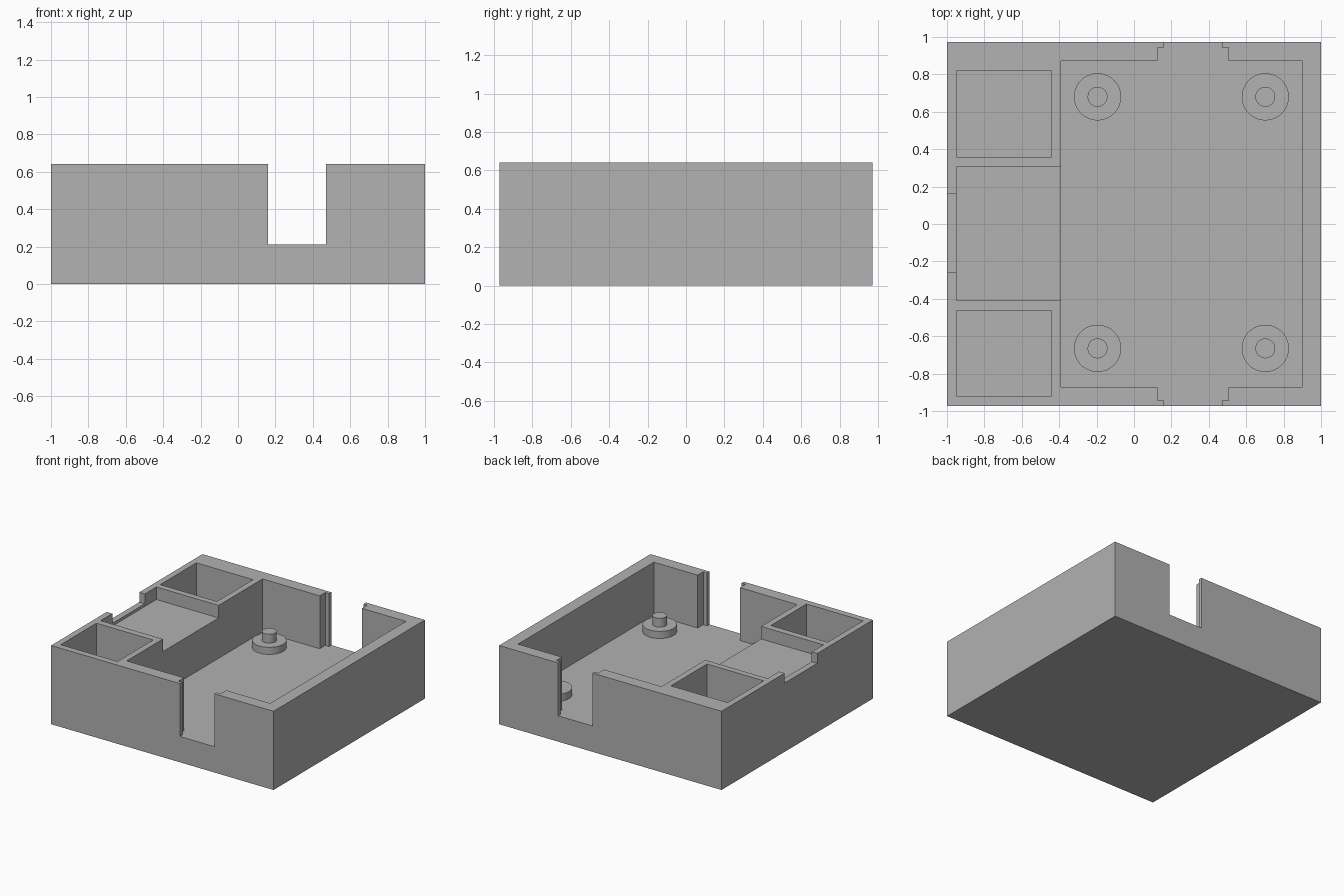
import bpy

cube = bpy.data.objects.get("Cube")
if cube:
    bpy.data.objects.remove(cube, do_unlink=True)

GREY = (0.445, 0.445, 0.445, 1)
material = bpy.data.materials.new("plain grey")
material.use_nodes = True
material.diffuse_color = GREY
material.node_tree.nodes["Principled BSDF"].inputs["Base Color"].default_value = GREY

HALF_Y = 0.972
HEIGHT = 0.64
FLOOR = 0.21
ABOVE = 0.8  # cutters overshoot the rim


def box(name, x0, x1, y0, y1, z0, z1):
    bpy.ops.mesh.primitive_cube_add(size=1, location=((x0 + x1) / 2, (y0 + y1) / 2, (z0 + z1) / 2))
    ob = bpy.context.object
    ob.name = name
    ob.scale = (x1 - x0, y1 - y0, z1 - z0)
    bpy.ops.object.transform_apply(location=False, rotation=False, scale=True)
    ob.data.materials.append(material)
    return ob


def disc(name, x, y, radius, z0, z1):
    bpy.ops.mesh.primitive_cylinder_add(vertices=64, radius=radius, depth=z1 - z0,
                                        location=(x, y, (z0 + z1) / 2))
    ob = bpy.context.object
    ob.name = name
    ob.data.materials.append(material)
    bpy.ops.object.shade_smooth_by_angle()


# Solid tray block
tray = box("tray", -1, 1, -HALF_Y, HALF_Y, 0, HEIGHT)

# Main cavity, side pockets, shelf recess and shelf notch
cutters = [
    box("main_cavity_cutter", -0.39, 0.9, -0.872, 0.872, FLOOR, ABOVE),
    box("back_pocket_cutter", -0.95, -0.44, 0.358, 0.822, FLOOR, ABOVE),
    box("front_pocket_cutter", -0.95, -0.44, -0.92, -0.462, FLOOR, ABOVE),
    box("shelf_cutter", -0.95, -0.3, -0.408, 0.308, 0.538, ABOVE),
    box("shelf_notch_cutter", -1.1, -0.9, -0.258, 0.16, 0.56, ABOVE),
]

# Stepped slots through the front and back walls
for side, s in (("front", -1), ("back", 1)):
    for part, x0, x1, reach in (("groove", 0.125, 0.505, 0.943), ("slot", 0.16, 0.47, 1.1)):
        y0, y1 = sorted((s * 0.8, s * reach))
        cutters.append(box(f"{side}_{part}_cutter", x0, x1, y0, y1, FLOOR, ABOVE))

for cutter in cutters:
    mod = tray.modifiers.new(cutter.name, "BOOLEAN")
    mod.operation = "DIFFERENCE"
    mod.solver = "EXACT"
    mod.object = cutter

# Bake the cuts and drop the cutters
bpy.context.view_layer.update()
evaluated = tray.evaluated_get(bpy.context.evaluated_depsgraph_get())
cut_mesh = bpy.data.meshes.new_from_object(evaluated)
tray.modifiers.clear()
tray.data = cut_mesh
for cutter in cutters:
    bpy.data.objects.remove(cutter, do_unlink=True)

# Four standoffs, each a wide base with a locating peg
for row, y in (("front", -0.665), ("back", 0.68)):
    for column, x in (("right", -0.195), ("left", 0.702)):
        disc(f"{row}_{column}_standoff_base", x, y, 0.126, FLOOR - 0.02, 0.268)
        disc(f"{row}_{column}_standoff_peg", x, y, 0.053, 0.25, 0.34)
